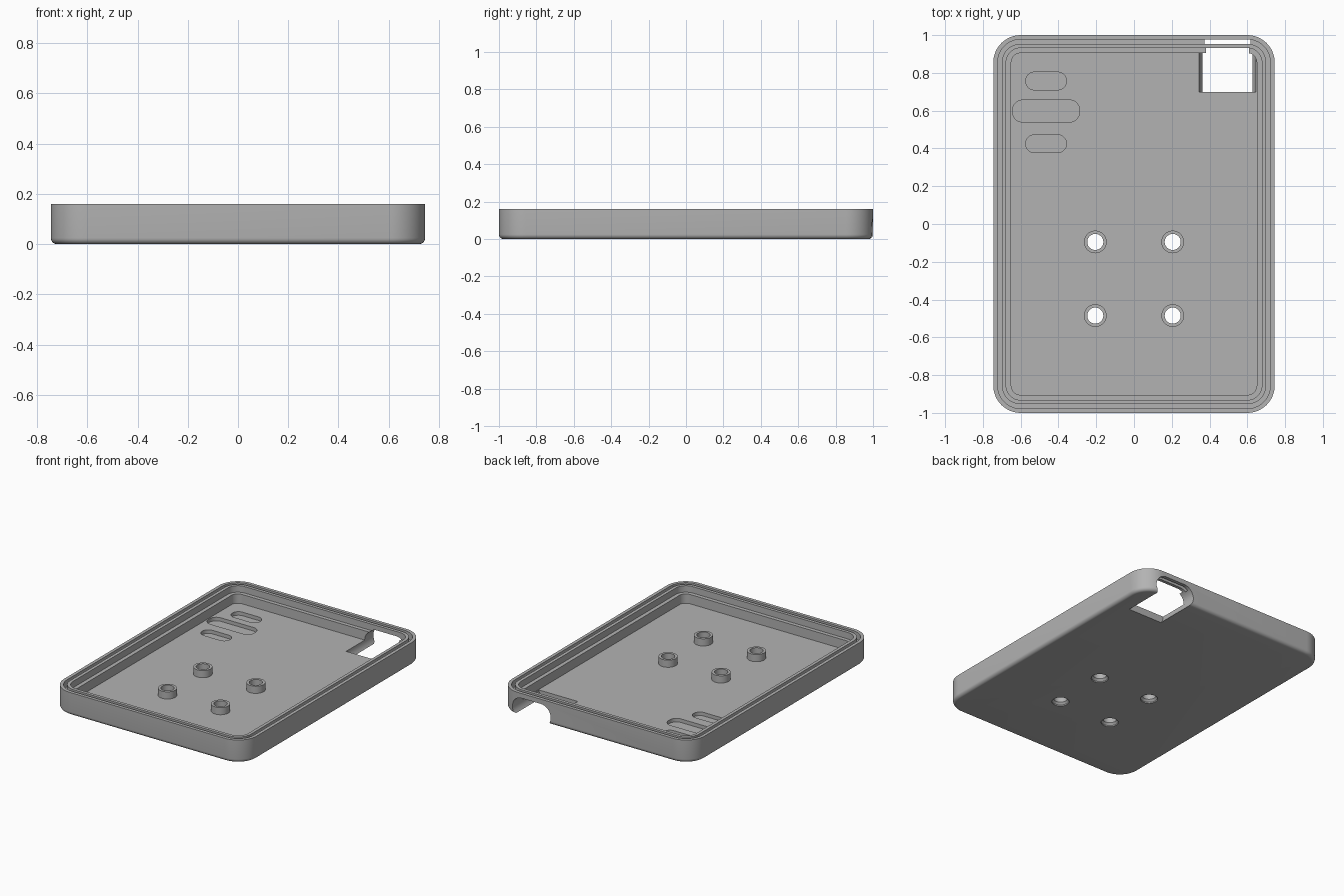
import bpy, bmesh, math
from mathutils import Matrix

cube = bpy.data.objects.get("Cube")
if cube:
    bpy.data.objects.remove(cube, do_unlink=True)

grey = bpy.data.materials.new("plain_grey")
grey.use_nodes = True
colour = (0.45, 0.45, 0.45, 1)
grey.diffuse_color = colour
grey.node_tree.nodes["Principled BSDF"].inputs["Base Color"].default_value = colour

HALF_X, HALF_Y, CORNER = 0.745, 1.0, 0.145
HEIGHT, FLOOR, FILLET = 0.16, 0.05, 0.025


def outline(hx, hy, r, steps=12):
    """Rounded rectangle, counter-clockwise."""
    pts = []
    for i, (sx, sy) in enumerate([(1, 1), (-1, 1), (-1, -1), (1, -1)]):
        for k in range(steps + 1):
            a = math.pi / 2 * (i + k / steps)
            pts.append((sx * (hx - r) + r * math.cos(a), sy * (hy - r) + r * math.sin(a)))
    return pts


def loft(name, rings, matrix=Matrix()):
    """Skin stacked outlines, given as (points, z), and cap both ends."""
    bm = bmesh.new()
    loops = [[bm.verts.new((x, y, z)) for x, y in pts] for pts, z in rings]
    for low, high in zip(loops, loops[1:]):
        for i in range(len(low)):
            j = (i + 1) % len(low)
            bm.faces.new((low[i], low[j], high[j], high[i]))
    bm.faces.new(loops[0][::-1])
    bm.faces.new(loops[-1])
    bmesh.ops.remove_doubles(bm, verts=bm.verts, dist=1e-5)
    bmesh.ops.transform(bm, matrix=matrix, verts=bm.verts)
    bmesh.ops.recalc_face_normals(bm, faces=bm.faces)
    mesh = bpy.data.meshes.new(name)
    bm.to_mesh(mesh)
    bm.free()
    mesh.materials.append(grey)
    obj = bpy.data.objects.new(name, mesh)
    bpy.context.collection.objects.link(obj)
    return obj


def circle(r, steps=48):
    return [(r * math.cos(2 * math.pi * k / steps), r * math.sin(2 * math.pi * k / steps))
            for k in range(steps)]


def combine(target, tool, operation):
    """Apply a boolean and drop the tool."""
    tool.hide_render = True
    mod = target.modifiers.new(tool.name, 'BOOLEAN')
    mod.object, mod.operation, mod.solver = tool, operation, 'EXACT'
    bpy.ops.object.select_all(action='DESELECT')
    bpy.context.view_layer.objects.active = target
    target.select_set(True)
    bpy.ops.object.modifier_apply(modifier=mod.name)
    bpy.data.objects.remove(tool, do_unlink=True)


# Tray: filleted base, outer wall, rim, seal groove, ridge, ledge, floor
profile = []
for k in range(7):
    a = math.pi / 2 * k / 6
    profile.append((FILLET * (1 - math.sin(a)), FILLET * (1 - math.cos(a))))
profile += [(0, HEIGHT), (0.023, HEIGHT), (0.023, 0.11), (0.046, 0.11), (0.046, HEIGHT),
            (0.068, HEIGHT), (0.068, 0.115), (0.095, 0.115), (0.095, FLOOR)]
tray = loft("tray", [(outline(HALF_X - d, HALF_Y - d, CORNER - d), z) for d, z in profile])

# Four screw bosses with countersunk through holes
for x in (-0.205, 0.205):
    for y in (-0.095, -0.485):
        place = Matrix.Translation((x, y, 0))
        combine(tray, loft("boss", [(circle(0.06), 0.035), (circle(0.06), 0.1)], place), 'UNION')
        hole = [(circle(0.055), -0.02), (circle(0.055), 0.008),
                (circle(0.0425), 0.022), (circle(0.0425), 0.2)]
        combine(tray, loft("screw_hole", hole, place), 'DIFFERENCE')

# Shallow rounded pockets in the floor
for y, hx, hy, r in [(0.757, 0.108, 0.047, 0.0465), (0.598, 0.177, 0.058, 0.052),
                     (0.425, 0.108, 0.047, 0.0465)]:
    shape = outline(hx, hy, r)
    pocket = loft("pocket", [(shape, 0.025), (shape, 0.08)], Matrix.Translation((-0.4655, y, 0)))
    combine(tray, pocket, 'DIFFERENCE')

# Rounded connector opening through the rear wall and floor
shape = outline(0.15, 0.077, 0.0765)
turn = Matrix.Translation((0.495, 0.7, 0.05)) @ Matrix.Rotation(math.pi / 2, 4, 'X')
combine(tray, loft("connector_opening", [(shape, -0.4), (shape, 0)], turn), 'DIFFERENCE')

bpy.ops.object.shade_smooth_by_angle(angle=math.radians(30))
